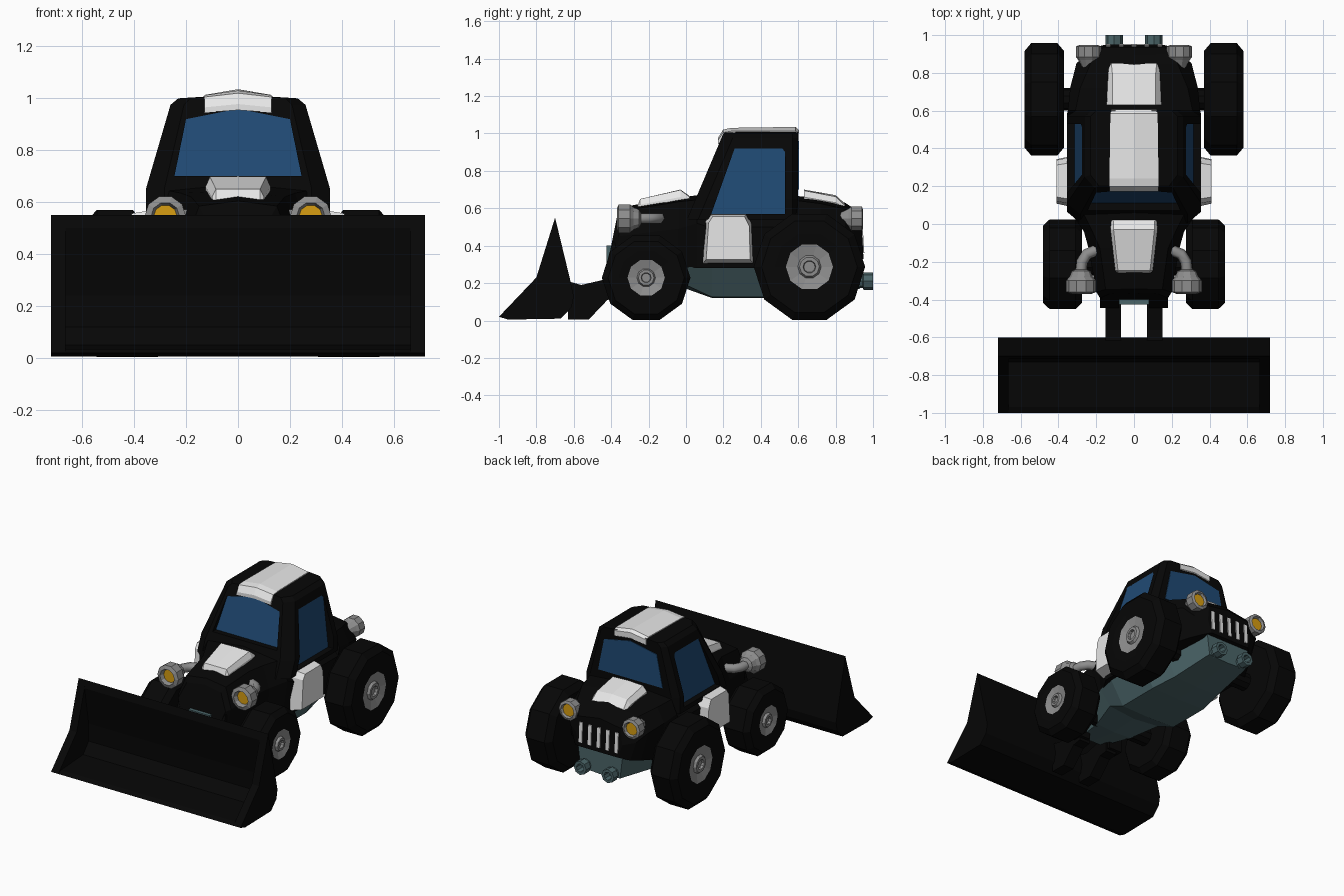
import bpy, bmesh, math

if "Cube" in bpy.data.objects:
    bpy.data.objects.remove(bpy.data.objects["Cube"])

def material(name, rgb):
    m = bpy.data.materials.new(name)
    m.diffuse_color = (*rgb, 1)
    m.use_nodes = True
    m.node_tree.nodes["Principled BSDF"].inputs["Base Color"].default_value = m.diffuse_color
    return m

BLACK = material("black_paint", (0.002, 0.002, 0.002))
WHITE = material("white_paint", (0.82, 0.82, 0.82))
GREY = material("grey_metal", (0.27, 0.27, 0.27))
BLUE = material("blue_glass", (0.014, 0.068, 0.175))
AMBER = material("amber_lens", (0.68, 0.34, 0.006))
TEAL = material("teal_chassis", (0.07, 0.13, 0.14))


def mesh_object(name, rings, mat, caps=True):
    """Skin a list of closed rings of equal length."""
    bm = bmesh.new()
    vs = [[bm.verts.new(p) for p in r] for r in rings]
    n = len(rings[0])
    for a, b in zip(vs, vs[1:]):
        for i in range(n):
            bm.faces.new((a[i], a[(i + 1) % n], b[(i + 1) % n], b[i]))
    if caps:
        bm.faces.new(vs[0])
        bm.faces.new(vs[-1])
    bmesh.ops.remove_doubles(bm, verts=bm.verts, dist=0.0001)
    bmesh.ops.recalc_face_normals(bm, faces=bm.faces)
    me = bpy.data.meshes.new(name)
    bm.to_mesh(me)
    bm.free()
    me.materials.append(mat)
    ob = bpy.data.objects.new(name, me)
    bpy.context.collection.objects.link(ob)
    return ob


def loft(name, stations, mat, zref=0.45):
    """Stations along y: (y, shear, half profile from bottom to top centre)."""
    rings = []
    for y, sh, half in stations:
        full = half + [(-x, z) for x, z in reversed(half[1:-1])]
        rings.append([(x, y + sh * (zref - z), z) for x, z in full])
    return mesh_object(name, rings, mat)


def side_prism(name, poly, x0, x1, mat, scale=1.0):
    """Extrude a (y, z) outline along x; x0 and x1 may depend on z."""
    f0 = x0 if callable(x0) else lambda z: x0
    f1 = x1 if callable(x1) else lambda z: x1
    cy = sum(p[0] for p in poly) / len(poly)
    cz = sum(p[1] for p in poly) / len(poly)
    a = [(f0(z), y, z) for y, z in poly]
    b = [(f1(z), cy + (y - cy) * scale, cz + (z - cz) * scale) for y, z in poly]
    return mesh_object(name, [a, b], mat)


def front_prism(name, poly, y0, y1, mat):
    """Extrude an (x, z) outline along y; y0 and y1 are functions of z."""
    return mesh_object(name, [[(x, f(z), z) for x, z in poly] for f in (y0, y1)], mat)


def cut(target, cutter):
    mod = target.modifiers.new("window_cut", 'BOOLEAN')
    mod.operation, mod.solver, mod.object = 'DIFFERENCE', 'EXACT', cutter
    bpy.context.view_layer.objects.active = target
    bpy.ops.object.modifier_apply(modifier=mod.name)
    bpy.data.objects.remove(cutter)


def lathe(name, profile, centre, axis, mat, n=10):
    """Revolve (radius, offset) points about the x or y axis."""
    cx, cy, cz = centre
    rings = []
    for r, a in profile:
        ring = []
        for k in range(n):
            c, s = r * math.cos(k * math.tau / n), r * math.sin(k * math.tau / n)
            ring.append((cx + a, cy + c, cz + s) if axis == 'x' else (cx + c, cy + a, cz + s))
        rings.append(ring)
    return mesh_object(name, rings, mat)


# Main body: nose, waist and rear deck
def section(zb, wb, zm, wm, zs, ws, zt):
    return [(0, zb), (wb, zb), (wm, zm), (ws, zs), (0, zt)]

loft("body", [
    (-0.39, -0.2, section(.36, .15, .44, .18, .55, .13, .57)),
    (-0.36, -0.1, section(.28, .17, .45, .20, .585, .15, .605)),
    (-0.13, 0, section(.28, .21, .48, .24, .62, .18, .645)),
    (-0.04, 0, section(.28, .24, .49, .265, .635, .22, .655)),
    (0.06, 0, section(.28, .30, .52, .335, .645, .27, .67)),
    (0.12, 0, section(.28, .335, .50, .355, .56, .30, .565)),
    (0.58, 0, section(.28, .335, .50, .355, .56, .30, .565)),
    (0.60, 0, section(.28, .335, .55, .35, .64, .31, .665)),
    (0.72, 0, section(.28, .32, .53, .338, .625, .285, .655)),
    (0.85, 0, section(.30, .25, .50, .305, .595, .23, .63)),
    (0.90, 0.03, section(.31, .21, .44, .25, .57, .20, .60)),
    (0.942, 0.06, section(.33, .15, .42, .175, .53, .16, .555)),
], BLACK)

# Cabin with chamfered corner pillars and a raked front
def cab(k):
    return [(0, .54), (.355 * k, .54), (.355 * k, .65), (.26 * k, .975), (.23 * k, 1.0), (0, 1.015)]

cabin = loft("cabin", [(0.06, -0.424, cab(.8)), (0.12, -0.424, cab(1)),
                       (0.57, 0, cab(1)), (0.60, 0, cab(.87))], BLACK, zref=0.67)

# Recessed side windows
WINDOW = [(.135, .57), (.26, .92), (.515, .92), (.53, .90), (.53, .57)]
for s, side in ((1, "right"), (-1, "left")):
    pane = lambda z: s * (.31 - .1086 * (z - .57))
    cut(cabin, side_prism("window_cutter", WINDOW, pane, s * 0.5, BLACK))
    side_prism("side_window_" + side, WINDOW, lambda z: pane(z) - s * .005,
               lambda z: pane(z) + s * .004, BLUE)

# Recessed windshield and flush rear window
GLASS = [(-.245, .70), (.245, .70), (.2, .92), (0, .96), (-.2, .92)]
shield = lambda z: .115 + .27 * (z - .70)
cut(cabin, front_prism("windshield_cutter", GLASS, shield, lambda z: -.2, BLACK))
front_prism("windshield", GLASS, lambda z: shield(z) - .004, lambda z: shield(z) + .005, BLUE)
front_prism("rear_window", GLASS, lambda z: .597, lambda z: .604, BLUE)

# White roof band, hood scoop and rear hood
loft("roof_band", [
    (.172, 0, [(0, .955), (.13, .945), (.13, .965), (0, .978)]),
    (.198, 0, [(0, .955), (.13, .945), (.13, 1.005), (0, 1.02)]),
    (.24, 0, [(0, .96), (.13, .95), (.13, 1.012), (0, 1.03)]),
    (.585, 0, [(0, .96), (.125, .95), (.125, 1.014), (0, 1.035)]),
    (.605, 0, [(0, .98), (.12, .965), (.12, 1.0), (0, 1.018)]),
], WHITE)
loft("hood_scoop", [
    (-.26, 0, [(0, .57), (.09, .57), (.09, .60), (.085, .61), (0, .61)]),
    (-.245, 0, [(0, .57), (.10, .57), (.10, .62), (.085, .65), (0, .65)]),
    (-.03, 0, [(0, .60), (.125, .60), (.125, .66), (.108, .698), (0, .70)]),
    (.02, 0, [(0, .60), (.12, .60), (.12, .65), (.11, .66), (0, .665)]),
], WHITE)
loft("rear_hood", [
    (.63, 0, [(0, .60), (.145, .60), (.145, .66), (.115, .695), (0, .70)]),
    (.80, 0, [(0, .58), (.137, .58), (.137, .63), (.115, .662), (0, .67)]),
    (.85, 0, [(0, .56), (.13, .56), (.13, .60), (.12, .615), (0, .625)]),
], WHITE)

# Rear grille bars
back = lambda z: 0.942 + 0.06 * (0.45 - z)
for i in range(5):
    x = (i - 2) * 0.068
    front_prism("grille_bar", [(x - .012, .36), (x + .012, .36), (x + .012, .495), (x - .012, .495)],
                lambda z: back(z) - .01, lambda z: back(z) + .006, WHITE)

# Teal underbody and front gearbox
loft("underbody", [
    (-.42, 0, [(0, .19), (.09, .19), (.10, .29), (0, .29)]),
    (-.20, 0, [(0, .16), (.14, .17), (.18, .30), (0, .30)]),
    (0, 0, [(0, .17), (.20, .19), (.28, .285), (0, .30)]),
    (.14, 0, [(0, .12), (.21, .125), (.31, .285), (0, .30)]),
    (.44, 0, [(0, .12), (.21, .125), (.31, .285), (0, .30)]),
    (.62, 0, [(0, .13), (.18, .14), (.25, .30), (0, .32)]),
    (.93, 0, [(0, .17), (.15, .18), (.17, .335), (0, .335)]),
], TEAL)
loft("front_gearbox", [(y, 0, [(0, .22), (.08, .22), (.08, .40), (0, .40)]) for y in (-.425, -.33)], TEAL)

# Front blade: curved shell with end plates
side_prism("blade_shell", [(-.70, .55), (-.62, .22), (-.60, .13), (-.612, .07), (-.67, .01), (-.95, .005),
                           (-1, .02), (-.97, .035), (-.73, .05), (-.67, .12), (-.67, .24), (-.715, .50)],
           -.72, .72, BLACK)
END = [(-.70, .55), (-.62, .22), (-.60, .13), (-.612, .07), (-.67, .01), (-.95, .005), (-1, .02), (-.80, .23)]

for s, side in ((1, "right"), (-1, "left")):
    side_prism("blade_end_" + side, END, s * .72, s * .665, BLACK)
    # Blade arm and its mount
    side_prism("blade_arm_" + side, [(-.63, .21), (-.56, .19), (-.43, .22), (-.36, .28), (-.36, .12),
                                     (-.42, .11), (-.52, .005), (-.63, .005)], s * .07, s * .15, BLACK)
    side_prism("arm_mount_" + side, [(-.445, .22), (-.41, .36), (-.39, .42), (-.34, .42), (-.34, .14), (-.41, .14)],
               s * .08, s * .18, BLACK)
    # White side panel
    side_prism("side_panel_" + side, [(.13, .57), (.325, .57), (.355, .51), (.36, .305), (.09, .305), (.105, .53)],
               s * .33, s * .41, WHITE, 0.87)
    # Wheels: tyre, rim with hub and axle
    for end, y, z, R, xc, rim in (("front", -.213, .229, .237, .378, .1), ("rear", .66, .287, .298, .475, .126)):
        h = .104
        lathe(f"{end}_tyre_{side}", [(rim, s * (h - .03)), (rim, s * (h - .004)), (R * .62, s * h), (R * .86, s * h),
              (R, s * (h - .035)), (R, -s * (h - .035)), (R * .86, -s * h), (rim, -s * h)],
              (s * xc, y, z), 'x', BLACK)
        lathe(f"{end}_rim_{side}", [(rim, s * (h - .05)), (rim, s * (h - .004)), (rim * .5, s * (h - .018)),
              (rim * .42, s * (h - .002)), (rim * .27, s * (h - .002)), (rim * .24, s * (h - .02))],
              (s * xc, y, z), 'x', GREY)
        lathe(f"{end}_axle_{side}", [(.06, -s * .3), (.06, 0)], (s * xc, y, z), 'x', BLACK)
    # Front headlamp, lens and curved stalk
    lathe("headlamp_" + side, [(.043, -.335), (.055, -.37), (.08, -.36), (.08, -.30), (.062, -.28), (.05, -.25), (.03, -.24)],
          (s * .28, 0, .545), 'y', GREY)
    lathe("headlamp_lens_" + side, [(.045, -.342), (.045, -.334)], (s * .28, 0, .545), 'y', AMBER)
    cu = bpy.data.curves.new("headlamp_stalk_" + side, 'CURVE')
    cu.dimensions = '3D'
    cu.bevel_depth, cu.bevel_resolution = .03, 1
    cu.use_fill_caps = True
    sp = cu.splines.new('POLY')
    pts = [(.28, -.25, .545), (.275, -.20, .545), (.25, -.16, .545), (.19, -.135, .545)]
    sp.points.add(len(pts) - 1)
    for p, (px, py, pz) in zip(sp.points, pts):
        p.co = (s * px, py, pz, 1)
    cu.materials.append(GREY)
    stalk = bpy.data.objects.new(cu.name, cu)
    bpy.context.collection.objects.link(stalk)
    bpy.ops.object.select_all(action='DESELECT')
    stalk.select_set(True)
    bpy.context.view_layer.objects.active = stalk
    bpy.ops.object.convert(target='MESH')
    # Rear lamp, lens and exhaust pipe
    lathe("rear_lamp_" + side, [(.04, .925), (.05, .947), (.068, .94), (.068, .885), (.055, .868), (.04, .84), (.03, .82)],
          (s * .24, 0, .545), 'y', GREY)
    lathe("rear_lamp_lens_" + side, [(.042, .932), (.042, .924)], (s * .24, 0, .545), 'y', AMBER)
    lathe("exhaust_" + side, [(.025, .95), (.028, 1.0), (.047, 1.0), (.047, .95), (.036, .945), (.036, .86)],
          (s * .105, 0, .21), 'y', TEAL, n=8)
